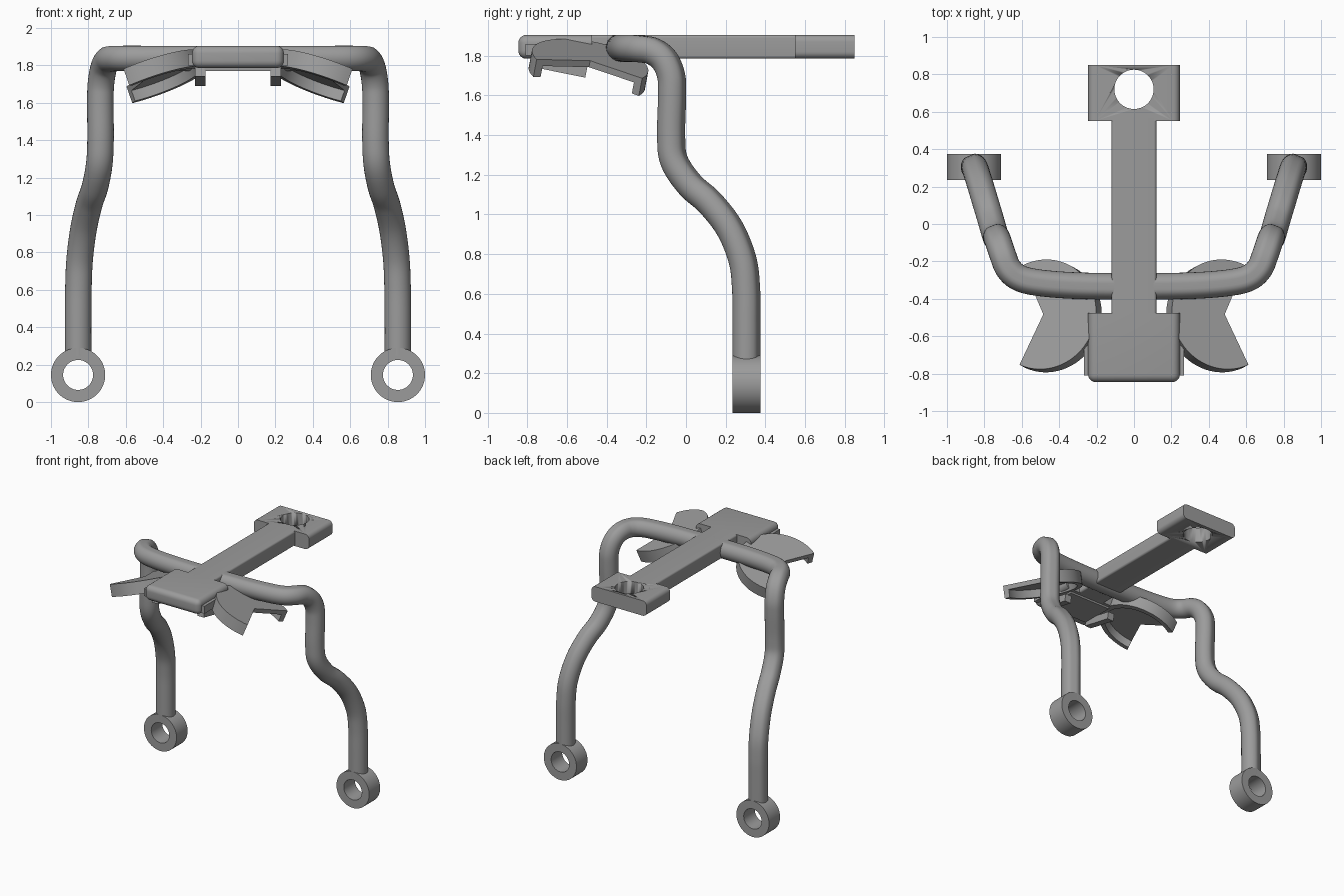
import bpy, bmesh, math
from mathutils import Vector, Matrix

cube = bpy.data.objects.get("Cube")
if cube:
    bpy.data.objects.remove(cube, do_unlink=True)

grey = bpy.data.materials.new("plain grey")
grey.use_nodes = True
COLOUR = (0.33, 0.33, 0.33, 1)
grey.diffuse_color = COLOUR
grey.node_tree.nodes["Principled BSDF"].inputs["Base Color"].default_value = COLOUR


def finish(name, bm, angle=35):
    """Turn a bmesh into a shaded object."""
    bmesh.ops.recalc_face_normals(bm, faces=bm.faces)
    mesh = bpy.data.meshes.new(name)
    bm.to_mesh(mesh)
    bm.free()
    mesh.materials.append(grey)
    ob = bpy.data.objects.new(name, mesh)
    bpy.context.collection.objects.link(ob)
    bpy.ops.object.select_all(action='DESELECT')
    ob.select_set(True)
    bpy.context.view_layer.objects.active = ob
    bpy.ops.object.shade_smooth_by_angle(angle=math.radians(angle))
    return ob


def block(name, lo, hi, radius=0, rounded=None, tilt=0):
    """Box between two corners; edges chosen by a rule on their midpoint are rounded."""
    lo, hi = Vector(lo), Vector(hi)
    bm = bmesh.new()
    bmesh.ops.create_cube(bm, size=1)
    if rounded:
        edges = [e for e in bm.edges if rounded((e.verts[0].co + e.verts[1].co) / 2)]
    bmesh.ops.scale(bm, vec=hi - lo, verts=bm.verts)
    if rounded:
        bmesh.ops.bevel(bm, geom=edges, offset=radius, segments=6, profile=0.5, affect='EDGES')
    place = Matrix.Translation((lo + hi) / 2) @ Matrix.Rotation(tilt, 4, 'X')
    bmesh.ops.transform(bm, matrix=place, verts=bm.verts)
    return finish(name, bm)


def lathe(name, section, start, end, steps, place):
    """Revolve a closed (radius, height) section about local z."""
    bm = bmesh.new()
    full = end - start > 359
    rows = []
    for i in range(steps if full else steps + 1):
        t = math.radians(start + (end - start) * i / steps)
        rows.append([bm.verts.new((r * math.cos(t), r * math.sin(t), h)) for r, h in section])
    n = len(section)
    for a, b in zip(rows, rows[1:] + ([rows[0]] if full else [])):
        for j in range(n):
            k = (j + 1) % n
            bm.faces.new((a[j], a[k], b[k], b[j]))
    if not full:
        bm.faces.new(rows[0])
        bm.faces.new(rows[-1])
    bmesh.ops.remove_doubles(bm, verts=bm.verts, dist=1e-5)
    bmesh.ops.transform(bm, matrix=place, verts=bm.verts)
    return finish(name, bm)


def smooth_path(pts, steps=6):
    """Catmull-Rom samples through the points."""
    p = [Vector(q) for q in pts]
    p = [2 * p[0] - p[1]] + p + [2 * p[-1] - p[-2]]
    out = []
    for a, b, c, d in zip(p, p[1:], p[2:], p[3:]):
        for i in range(steps):
            t = i / steps
            out.append((2 * b + (c - a) * t + (2 * a - 5 * b + 4 * c - d) * t * t
                        + (3 * b - a - 3 * c + d) * t ** 3) / 2)
    return out + [p[-2]]


def tube(name, path, radius, flat, sides=28):
    """Sweep a round section, flattened on its upper side, along the path."""
    bm = bmesh.new()
    up = Vector((0, 0, 1))
    rings = []
    for i, p in enumerate(path):
        d = (path[min(i + 1, len(path) - 1)] - path[max(i - 1, 0)]).normalized()
        up = (up - d * up.dot(d)).normalized()
        side = d.cross(up)
        ring = []
        for k in range(sides):
            t = math.tau * k / sides
            ring.append(bm.verts.new(p + side * radius * math.cos(t)
                                     + up * min(radius * math.sin(t), flat)))
        rings.append(ring)
    for a, b in zip(rings, rings[1:]):
        for k in range(sides):
            m = (k + 1) % sides
            bm.faces.new((a[k], a[m], b[m], b[k]))
    bm.faces.new(rings[0])
    bm.faces.new(rings[-1])
    return finish(name, bm)


def mirrored(ob):
    """Add the matching part on the other side of x = 0."""
    bm = bmesh.new()
    bm.from_mesh(ob.data)
    bmesh.ops.scale(bm, vec=(-1, 1, 1), verts=bm.verts)
    finish(ob.name.replace("left", "right"), bm)


TOP, BOTTOM = 1.905, 1.785

# central plate: front head, stem and drilled back head
block("front_head", (-0.245, -0.845, BOTTOM), (0.245, -0.475, TOP), 0.04,
      lambda c: (abs(c.x) > 0.4 or c.y < -0.4) and c.y < 0.4)
block("stem", (-0.12, -0.5, BOTTOM), (0.12, 0.57, TOP), 0.015,
      lambda c: abs(c.x) > 0.4 and abs(c.z) > 0.4)
back_head = block("back_head", (-0.245, 0.55, BOTTOM), (0.245, 0.85, TOP), 0.035,
                  lambda c: abs(c.x) > 0.4 and abs(c.z) > 0.4)
bm = bmesh.new()
bmesh.ops.create_cone(bm, cap_ends=True, segments=64, radius1=0.105, radius2=0.105, depth=0.5,
                      matrix=Matrix.Translation((0, 0.72, 1.84)))
cutter = finish("hole_cutter", bm)
cutter.hide_render = True
cut = back_head.modifiers.new("hole", 'BOOLEAN')
cut.object = cutter
cut.solver = 'EXACT'
bpy.context.view_layer.objects.active = back_head
bpy.ops.object.modifier_apply(modifier="hole")
bpy.data.objects.remove(cutter, do_unlink=True)

# underside of the front head
block("under_plate", (-0.18, -0.76, 1.77), (0.18, -0.5, 1.80))
mirrored(block("left_under_rail", (0.175, -0.76, 1.715), (0.23, -0.5, 1.77), tilt=-0.2))
mirrored(block("left_flank", (0.23, -0.81, 1.80), (0.268, -0.65, 1.86)))

# curved arm: half of the crossbar, the bend and the leg
arm_points = [(0, -.335, 1.84), (.3, -.33, 1.84), (.5, -.315, 1.84), (.61, -.29, 1.84),
              (.67, -.24, 1.838), (.7, -.17, 1.825), (.72, -.11, 1.78), (.733, -.075, 1.7),
              (.736, -.07, 1.6), (.735, -.075, 1.4), (.742, -.06, 1.27), (.765, .02, 1.15),
              (.795, .12, 1.06), (.825, .22, .93), (.846, .285, .77), (.853, .303, .62),
              (.855, .305, .45), (.855, .305, .25)]
mirrored(tube("left_arm", smooth_path(arm_points), 0.071, 0.065))

# foot ring
foot_place = Matrix.Translation((0.855, 0.305, 0.145)) @ Matrix.Rotation(math.pi / 2, 4, 'X')
foot_section = [(0.08, -0.07), (0.145, -0.07), (0.145, 0.07), (0.08, 0.07)]
mirrored(lathe("left_foot_ring", foot_section, 0, 360, 64, foot_place))

# notched disc wing with a hanging rim, tilted outwards and back
R, LIP, PLATE, DEPTH = 0.298, 0.04, 0.035, 0.095
wing_section = [(0, 0), (R, 0), (R, -DEPTH), (R - LIP, -DEPTH), (R - LIP, -PLATE), (0, -PLATE)]
lean = Vector((0, 0, 1)).rotation_difference(Vector((0.35, 0.19, 1)))
wing_place = Matrix.Translation((0.485, -0.483, 1.775)) @ lean.to_matrix().to_4x4()
mirrored(lathe("left_wing", wing_section, 65, 295, 44, wing_place))
